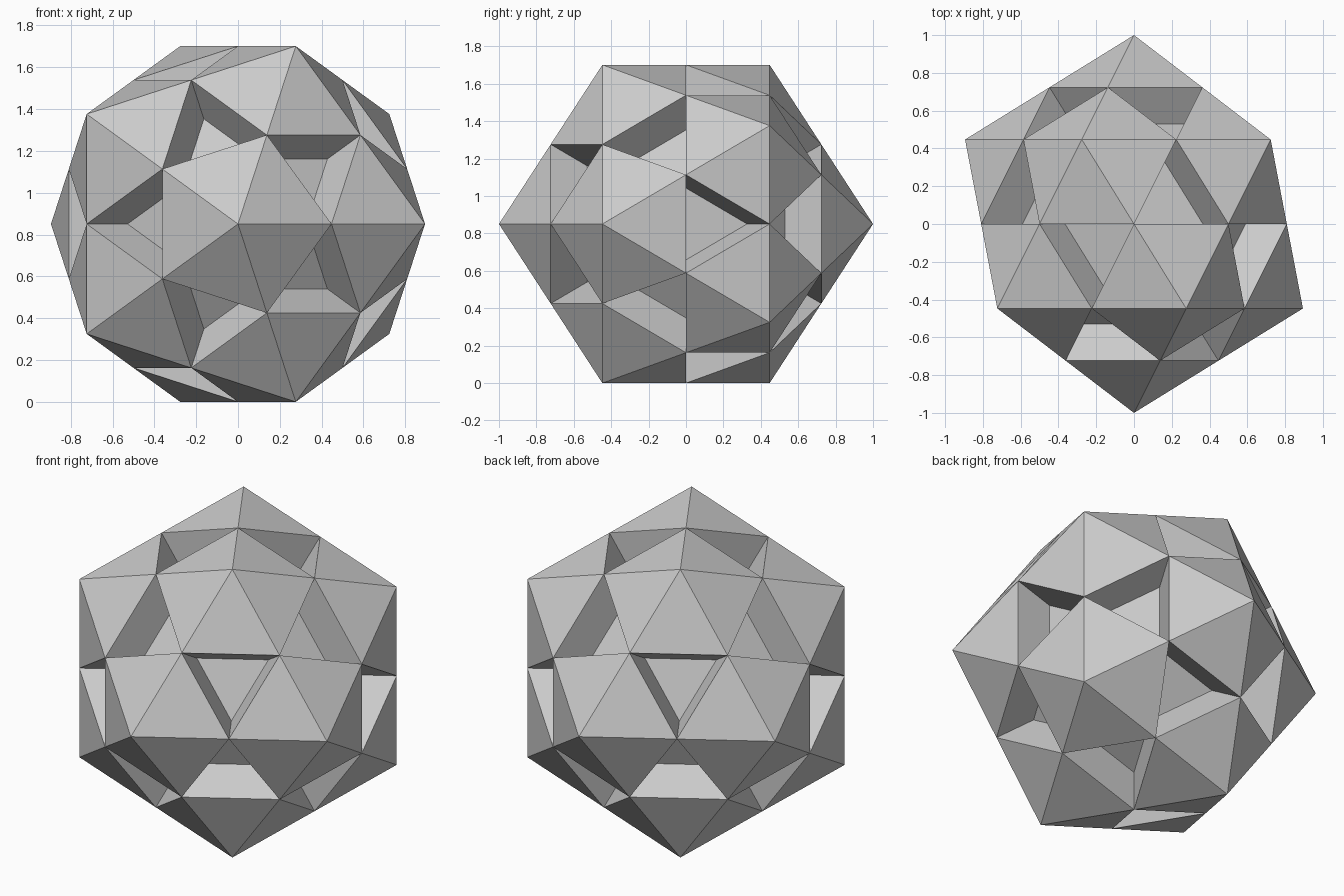
import bpy, bmesh
from math import radians
from mathutils import Matrix

if "Cube" in bpy.data.objects:
    bpy.data.objects.remove(bpy.data.objects["Cube"])

FLOOR_SCALE = 0.73   # pit floors sit at this fraction of the outer radius

bm = bmesh.new()

# Icosahedron with each flat face split into four triangles
bmesh.ops.create_icosphere(bm, subdivisions=1, radius=1.0)
bmesh.ops.subdivide_edges(bm, edges=bm.edges[:], cuts=1, use_grid_fill=True)

# Middle triangles: all their corners are edge midpoints
middles = [f for f in bm.faces if all(v.co.length < 0.95 for v in f.verts)]

# Sink each middle triangle towards the centre to form a pit
pits = bmesh.ops.extrude_discrete_faces(bm, faces=middles)["faces"]
for v in {v for f in pits for v in f.verts}:
    v.co *= FLOOR_SCALE

# Poles point along y; lowest edge rests on the ground
bm.transform(Matrix.Rotation(radians(90), 4, 'X'))
low = min(v.co.z for v in bm.verts)
bm.transform(Matrix.Translation((0, 0, -low)))
bmesh.ops.recalc_face_normals(bm, faces=bm.faces[:])

mesh = bpy.data.meshes.new("pitted_icosahedron")
bm.to_mesh(mesh)
bm.free()
obj = bpy.data.objects.new("pitted_icosahedron", mesh)
bpy.context.collection.objects.link(obj)
